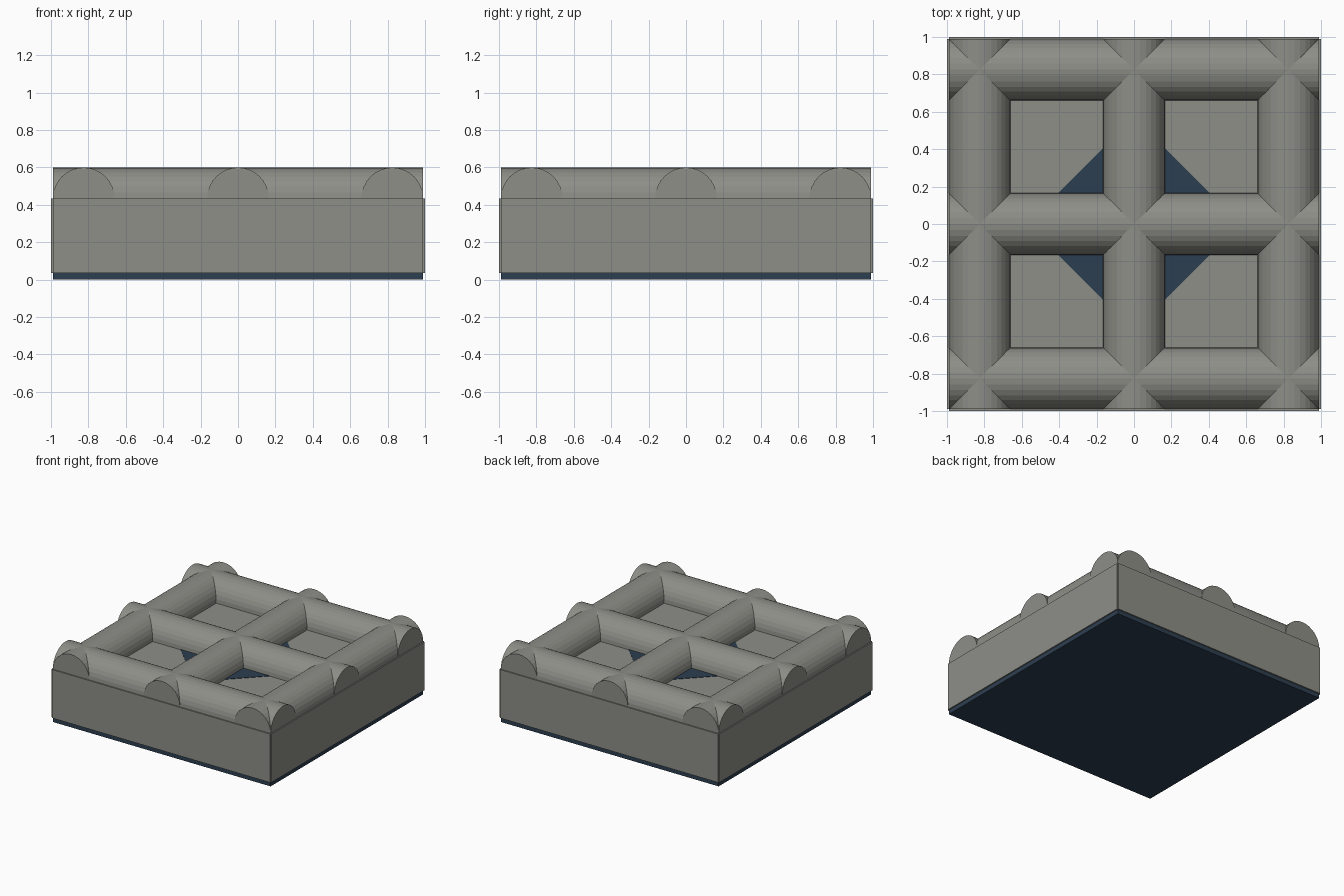
import bpy, bmesh, math

if "Cube" in bpy.data.objects:
    bpy.data.objects.remove(bpy.data.objects["Cube"])


def lin(c):
    c /= 255
    return c / 12.92 if c <= 0.04045 else ((c + 0.055) / 1.055) ** 2.4


def material(name, r, g, b):
    m = bpy.data.materials.new(name)
    m.diffuse_color = (lin(r), lin(g), lin(b), 1)
    m.use_nodes = True
    m.node_tree.nodes["Principled BSDF"].inputs["Base Color"].default_value = m.diffuse_color
    return m


grey = material("warm grey", 142, 142, 136)
navy = material("dark navy", 44, 62, 80)


def finish(name, bm, mat):
    bmesh.ops.recalc_face_normals(bm, faces=bm.faces)
    me = bpy.data.meshes.new(name)
    bm.to_mesh(me)
    bm.free()
    me.materials.append(mat)
    ob = bpy.data.objects.new(name, me)
    bpy.context.collection.objects.link(ob)
    return ob


def prism(name, pts, offset, mat):
    """Closed profile of 3D points, extruded along offset."""
    bm = bmesh.new()
    face = bm.faces.new([bm.verts.new(p) for p in pts])
    ext = bmesh.ops.extrude_face_region(bm, geom=[face], use_keep_orig=True)
    verts = [v for v in ext["geom"] if isinstance(v, bmesh.types.BMVert)]
    bmesh.ops.translate(bm, vec=offset, verts=verts)
    return finish(name, bm, mat)


def box(name, x0, x1, y0, y1, z0, z1, mat):
    pts = [(x0, y0, z0), (x1, y0, z0), (x1, y1, z0), (x0, y1, z0)]
    return prism(name, pts, (0, 0, z1 - z0), mat)


IN, OUT = 0.99, 1.0        # core and outer wall half widths
LOW, TOP = 0.036, 0.434    # wall bottom and top
R = 0.165                  # bar radius

# dark base plate and grey body
box("base_plate", -IN, IN, -IN, IN, 0, LOW, navy)
box("body", -IN, IN, -IN, IN, LOW, TOP, grey)

# four thin side panels, leaving a small notch at each corner
for i, side in enumerate(("front", "right", "back", "left")):
    panel = box(side + "_panel", -IN, IN, -OUT, -IN, LOW, TOP, grey)
    panel.rotation_euler.z = i * math.pi / 2

# dark diamond inlay in the middle of the floor
D = 0.57
prism("diamond_inlay", [(D, 0, TOP), (0, D, TOP), (-D, 0, TOP), (0, -D, TOP)],
      (0, 0, 0.003), navy)

# lattice of half-round bars, three each way
SEG = 16
for axis in ("x", "y"):
    for i, c in enumerate((-0.825, 0, 0.825)):
        arc = [(c + R * math.cos(math.pi * k / SEG), -IN,
                TOP + R * math.sin(math.pi * k / SEG)) for k in range(SEG + 1)]
        bar = prism(f"bar_{axis}_{i + 1}", arc, (0, 2 * IN, 0), grey)
        if axis == "x":
            bar.rotation_euler.z = math.pi / 2
